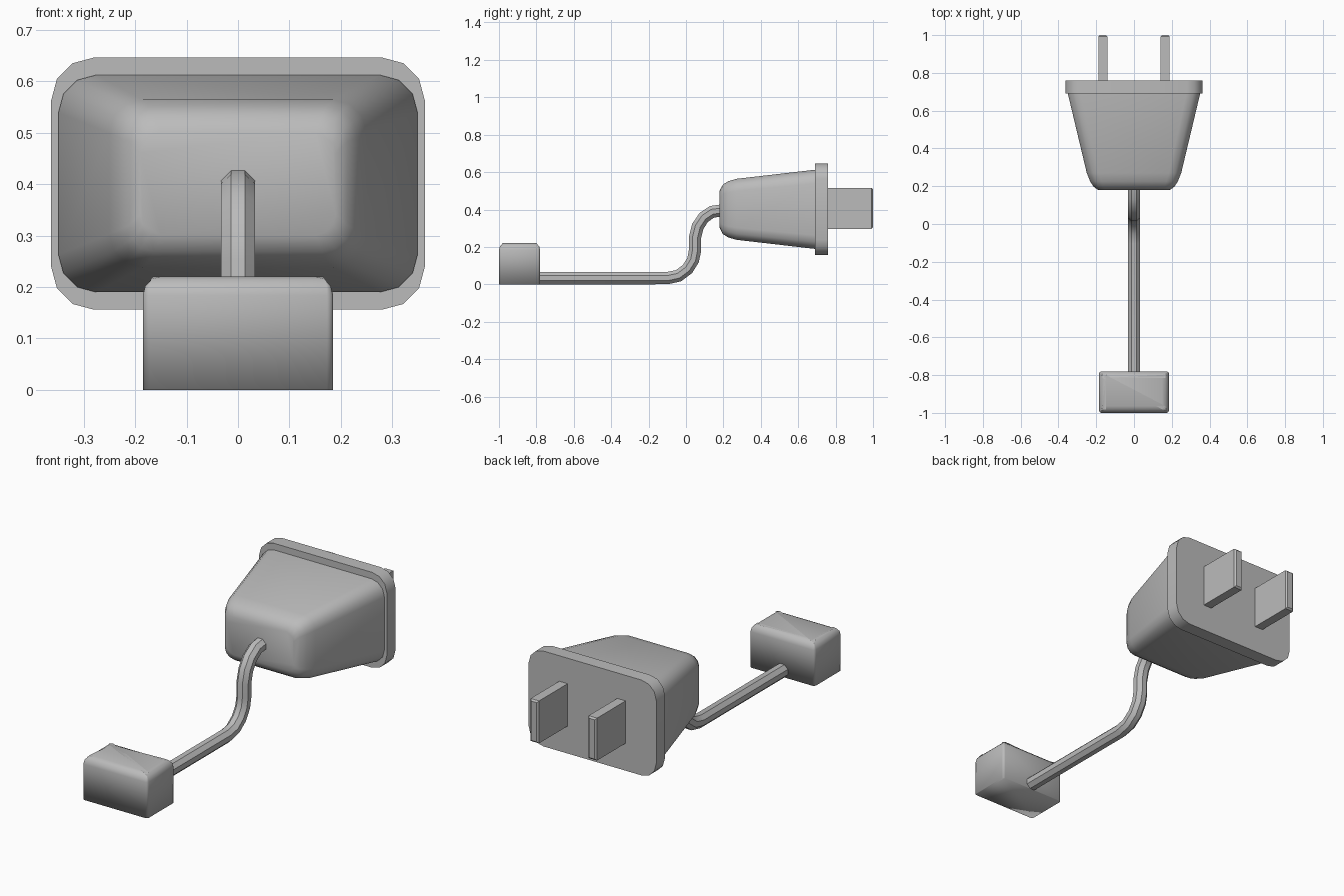
import bpy, bmesh, math
from mathutils import Vector

if "Cube" in bpy.data.objects:
    bpy.data.objects.remove(bpy.data.objects["Cube"])

grey = bpy.data.materials.new("plain_grey")
grey.use_nodes = True
GREY = (0.5, 0.5, 0.5, 1)
grey.diffuse_color = GREY
grey.node_tree.nodes["Principled BSDF"].inputs["Base Color"].default_value = GREY


def finish(name, bm, angle=None):
    """Turn a bmesh into an object, smooth below the given angle."""
    bmesh.ops.recalc_face_normals(bm, faces=bm.faces)
    mesh = bpy.data.meshes.new(name)
    bm.to_mesh(mesh)
    bm.free()
    mesh.materials.append(grey)
    obj = bpy.data.objects.new(name, mesh)
    bpy.context.collection.objects.link(obj)
    if angle:
        bpy.ops.object.select_all(action='DESELECT')
        obj.select_set(True)
        bpy.context.view_layer.objects.active = obj
        bpy.ops.object.shade_smooth_by_angle(angle=math.radians(angle))
    return obj


def loft(rings, cap_start=True, cap_end=True):
    """Skin a list of point rings."""
    bm = bmesh.new()
    loops = [[bm.verts.new(p) for p in ring] for ring in rings]
    for a, b in zip(loops, loops[1:]):
        for i in range(len(a)):
            j = (i + 1) % len(a)
            bm.faces.new((a[i], a[j], b[j], b[i]))
    if cap_start:
        bm.faces.new(loops[0])
    if cap_end:
        bm.faces.new(loops[-1])
    return bm


def rounded_ring(y, hx, hz, r, zc=0.401, steps=3):
    """Rounded rectangle across the y axis."""
    ring = []
    for q, (sx, sz) in enumerate([(1, 1), (-1, 1), (-1, -1), (1, -1)]):
        for k in range(steps + 1):
            a = math.pi / 2 * (q + k / steps)
            ring.append((sx * (hx - r) + r * math.cos(a), y,
                         zc + sz * (hz - r) + r * math.sin(a)))
    return ring


def box(lo, hi):
    bm = bmesh.new()
    bmesh.ops.create_cube(bm, size=1)
    lo, hi = Vector(lo), Vector(hi)
    for v in bm.verts:
        v.co = (lo + hi) / 2 + v.co * (hi - lo)
    return bm


def bevel(bm, edges, width, segments):
    bmesh.ops.bevel(bm, geom=edges, offset=width, segments=segments,
                    profile=0.5, affect='EDGES')


# Tapered plug body, rounded towards the cable
profile = [(0.18, 0.19, 0.10, 0.04), (0.197, 0.213, 0.132, 0.05),
           (0.225, 0.232, 0.15, 0.06), (0.27, 0.25, 0.163, 0.065),
           (0.685, 0.349, 0.211, 0.073), (0.70, 0.349, 0.211, 0.073)]
finish("plug_body", loft([rounded_ring(*p) for p in profile], cap_end=False), 60)

# Flange plate behind the prongs
finish("plug_flange", loft([rounded_ring(y, 0.363, 0.245, 0.083) for y in (0.69, 0.76)]), 35)

# Two flat prongs
for side, name in ((1, "left_prong"), (-1, "right_prong")):
    bm = box((side * 0.165 - 0.024, 0.75, 0.297), (side * 0.165 + 0.024, 1.0, 0.515))
    bevel(bm, [e for e in bm.edges if all(v.co.y > 0.9 for v in e.verts)], 0.008, 1)
    finish(name, bm)

# Eight-sided cable following a bent path
path = [(-0.82, 0.033), (-0.1, 0.033), (-0.04, 0.046), (0.008, 0.082),
        (0.038, 0.13), (0.048, 0.18), (0.048, 0.25), (0.063, 0.31),
        (0.095, 0.358), (0.14, 0.388), (0.23, 0.40)]
pts = [Vector((0, y, z)) for y, z in path]
rings = []
for i, p in enumerate(pts):
    before = (p - pts[max(i - 1, 0)]).normalized()
    after = (pts[min(i + 1, len(pts) - 1)] - p).normalized()
    t = (before + after).normalized()
    up = Vector((0, -t.z, t.y))
    rings.append([])
    for k in range(8):
        a = math.pi / 4 * (k + 0.5)
        rings[-1].append(p + 0.0355 * (Vector((math.cos(a), 0, 0)) + up * math.sin(a)))
finish("cable", loft(rings), 30)

# End block with a rounded top
bm = box((-0.185, -1, 0), (0.185, -0.78, 0.22))
bevel(bm, [e for e in bm.edges if abs(e.verts[0].co.z - e.verts[1].co.z) > 0.1], 0.012, 2)
bevel(bm, [e for e in bm.edges if all(v.co.z > 0.2 for v in e.verts)], 0.036, 3)
bmesh.ops.remove_doubles(bm, verts=bm.verts, dist=0.0005)
finish("end_block", bm, 100)
